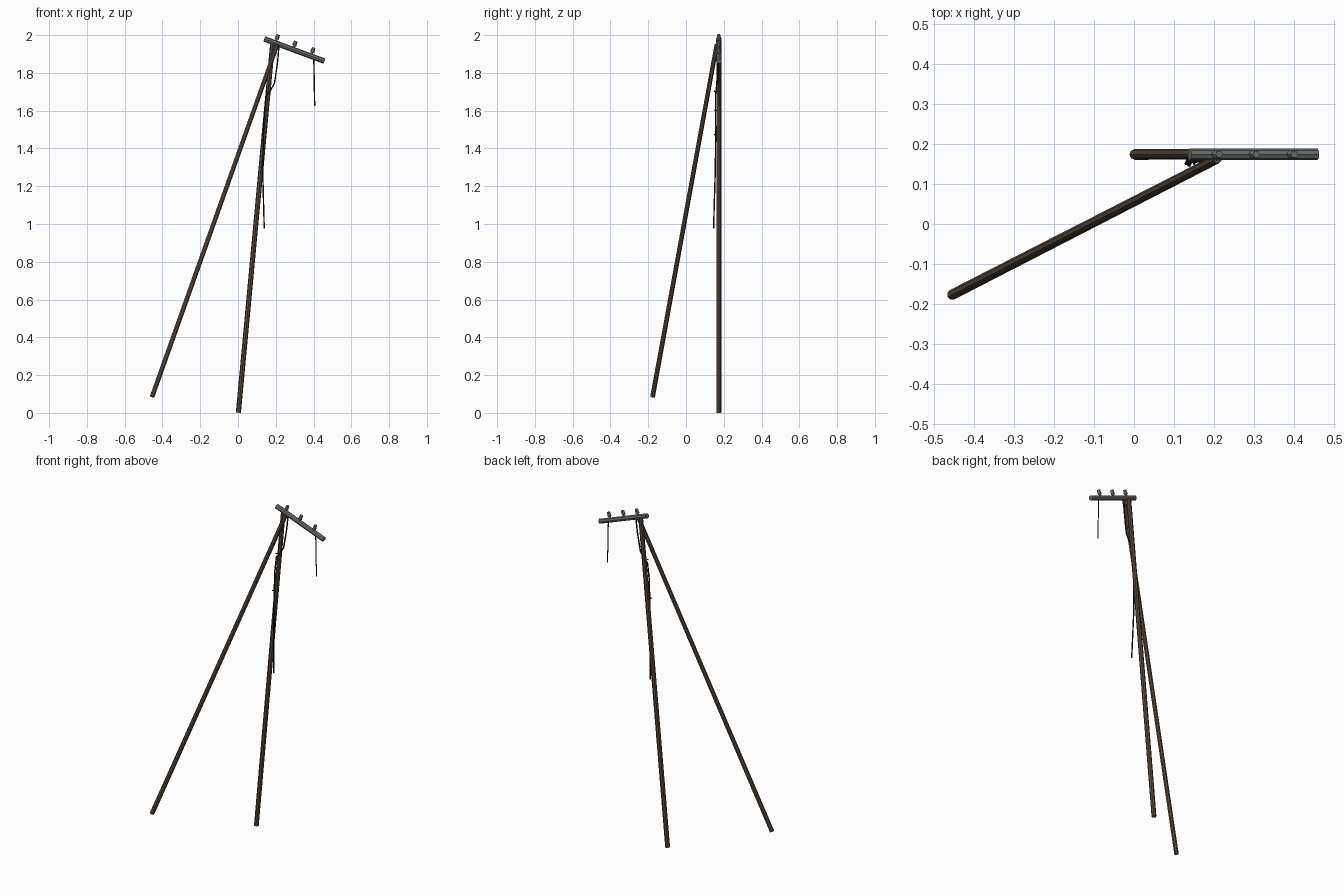
import bpy, math
from mathutils import Vector

if "Cube" in bpy.data.objects:
    bpy.data.objects.remove(bpy.data.objects["Cube"])


def material(name, color):
    m = bpy.data.materials.new(name)
    m.diffuse_color = (*color, 1)
    m.use_nodes = True
    m.node_tree.nodes["Principled BSDF"].inputs["Base Color"].default_value = m.diffuse_color
    return m


BROWN = material("weathered_wood", (0.105, 0.073, 0.050))
GREY = material("grey_crossarm", (0.150, 0.155, 0.160))
LIGHT = material("grey_insulator", (0.165, 0.175, 0.180))
BLACK = material("black_cable", (0.008, 0.008, 0.008))


def rod(name, a, b, r1, mat, r2=None, sides=8):
    """Tapered flat-sided cylinder between two points."""
    a, b = Vector(a), Vector(b)
    d = b - a
    bpy.ops.mesh.primitive_cone_add(vertices=sides, radius1=r1, radius2=r2 or r1,
                                    depth=d.length, location=(a + b) / 2,
                                    rotation=d.to_track_quat('Z', 'Y').to_euler())
    o = bpy.context.object
    o.name = name
    o.data.materials.append(mat)
    return o


def cable(name, pts, r):
    """Thin hanging cable through points."""
    cu = bpy.data.curves.new(name, 'CURVE')
    cu.dimensions = '3D'
    cu.bevel_depth = r
    cu.bevel_resolution = 0
    cu.use_fill_caps = True
    s = cu.splines.new('POLY')
    s.points.add(len(pts) - 1)
    for p, c in zip(s.points, pts):
        p.co = (*c, 1)
    cu.materials.append(BLACK)
    o = bpy.data.objects.new(name, cu)
    bpy.context.collection.objects.link(o)


# leaning main pole and brace pole
foot, head = Vector((0.002, 0.174, 0.001)), Vector((0.183, 0.174, 1.955))
rod("main_pole", foot, head, 0.0135, BROWN, 0.0130)
rod("brace_pole", (-0.455, -0.177, 0.085), (0.208, 0.163, 1.95), 0.0130, BROWN, 0.0120)

# tilted crossarm
left, right = Vector((0.139, 0.174, 1.980)), Vector((0.458, 0.174, 1.862))
rod("crossarm", left, right, 0.0145, GREY)
along = (right - left).normalized()
up = Vector((-along.z, 0, along.x))

# three insulators: pin with a wider cap
for i, t in enumerate((0.062, 0.161, 0.262)):
    p = left + along * t
    rod(f"insulator_pin_{i}", p, p + up * 0.032, 0.0065, LIGHT, sides=6)
    rod(f"insulator_cap_{i}", p + up * 0.021, p + up * 0.047, 0.0115, LIGHT, 0.0095, sides=6)

# loose cables
cable("pole_cable", [(0.217, 0.172, 1.945), (0.210, 0.168, 1.86), (0.193, 0.163, 1.745),
                     (0.168, 0.158, 1.70), (0.150, 0.156, 1.685), (0.140, 0.156, 1.60),
                     (0.134, 0.157, 1.47), (0.131, 0.155, 1.28), (0.135, 0.150, 1.12),
                     (0.139, 0.146, 0.975)], 0.0040)
cable("arm_cable", [(0.401, 0.174, 1.895), (0.403, 0.174, 1.78), (0.406, 0.175, 1.625)], 0.0035)

# small hooks holding the cable to the main pole
for i, z in enumerate((1.70, 1.60, 1.47)):
    c = foot.lerp(head, z / 1.955)
    rod(f"cable_hook_{i}", c, c + Vector((-0.010, -0.026, 0.003)), 0.003, BLACK, sides=6)
